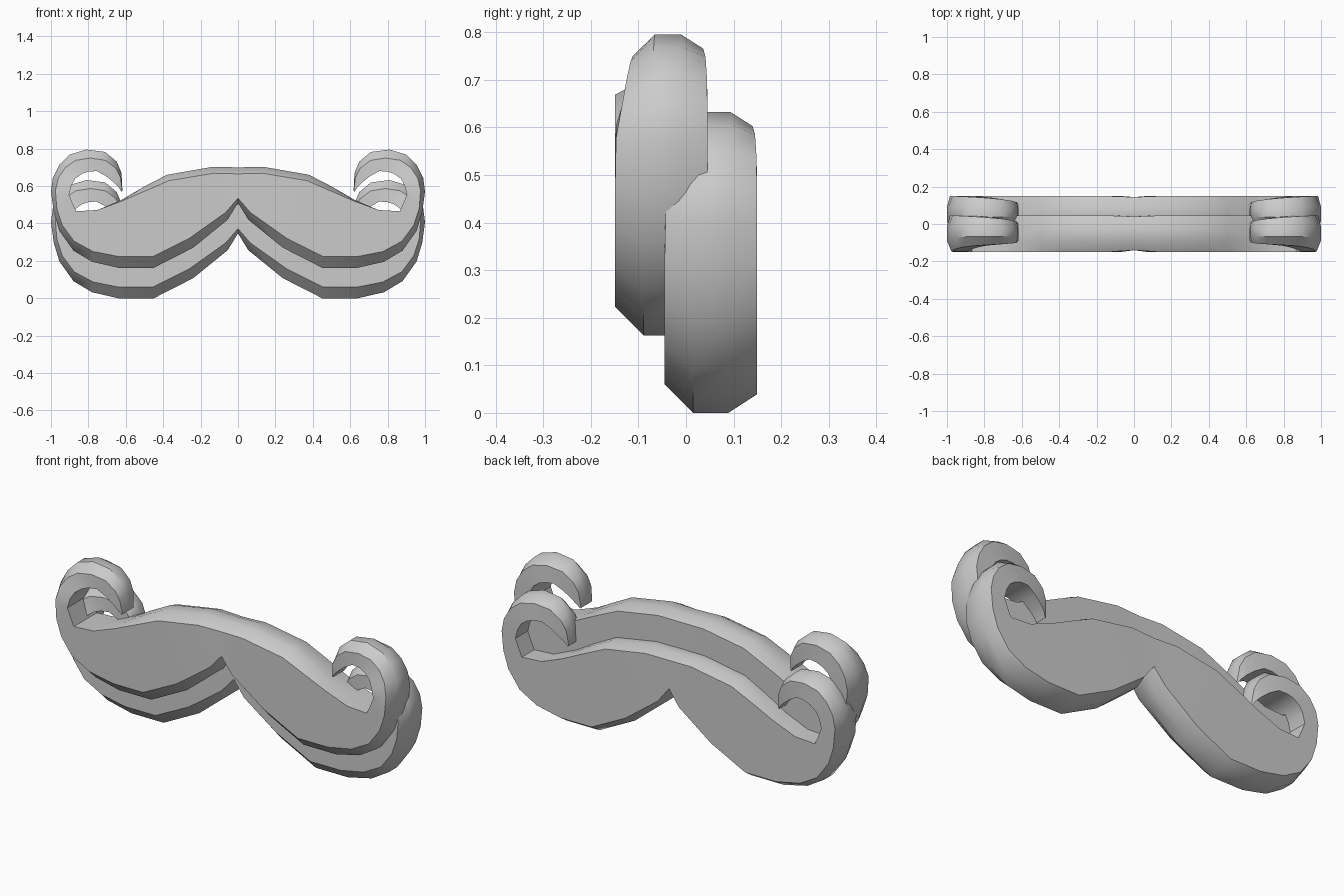
import bpy, bmesh
from mathutils import Vector

grey = bpy.data.materials.new("light_grey")
grey.diffuse_color = (0.6, 0.6, 0.6, 1)

# Sections from the centre to the curl tip:
# outer x, z, inner x, z, outer bevel, inner bevel, front y, back y
SECTIONS = [
    (0.00, .510, 0.00, .700, .025, .035, -.140, .040),
    (.055, .420, .140, .702, .040, .035, -.149, .045),
    (.240, .270, .380, .660, .055, .033, -.149, .045),
    (.450, .163, .500, .598, .060, .025, -.149, .045),
    (.640, .163, .620, .528, .060, .008, -.149, .045),
    (.780, .195, .750, .472, .055, .000, -.149, .045),
    (.880, .255, .865, .465, .050, .000, -.149, .045),
    (.955, .360, .885, .510, .035, .000, -.149, .045),
    (.985, .460, .903, .555, .025, .000, -.149, .045),
    (1.00, .570, .890, .605, .025, .000, -.147, .045),
    (.990, .645, .870, .640, .030, .000, -.135, .045),
    (.955, .713, .835, .665, .035, .000, -.125, .044),
    (.900, .768, .800, .677, .045, .000, -.117, .041),
    (.810, .795, .755, .680, .050, .000, -.112, .036),
    (.710, .782, .705, .652, .045, .000, -.108, .028),
    (.648, .730, .665, .620, .035, .000, -.104, .020),
    (.623, .670, .637, .592, .025, .000, -.100, .012),
    (.618, .575, .624, .570, .001, .000, -.090, .002),
]


def section_points(ox, oz, ix, iz, bo, bi, yf, yb):
    """Eight-point bevelled cross-section."""
    o, i = Vector((ox, 0, oz)), Vector((ix, 0, iz))
    d = (i - o).normalized()
    depth = yb - yf
    m1, m2 = yf + depth * .31, yb - depth * .31
    ring = [(o + d * bo, yf), (o, m1), (o, m2), (o + d * bo * .65, yb),
            (i - d * bi * .65, yb), (i, m2), (i, m1), (i - d * bi, yf)]
    return [(p.x, y, p.z) for p, y in ring]


def moustache(name, dy, dz):
    bm = bmesh.new()
    rings = [[bm.verts.new(p) for p in section_points(*s)] for s in SECTIONS]
    for a, b in zip(rings, rings[1:]):
        for k in range(8):
            n = (k + 1) % 8
            bm.faces.new((a[k], a[n], b[n], b[k]))
    bm.faces.new(rings[-1])  # tip
    # Mirror the half across the centre
    other = bmesh.ops.duplicate(bm, geom=bm.verts[:] + bm.edges[:] + bm.faces[:])["geom"]
    for v in other:
        if isinstance(v, bmesh.types.BMVert):
            v.co.x *= -1
    bmesh.ops.remove_doubles(bm, verts=bm.verts[:], dist=.0004)
    bmesh.ops.recalc_face_normals(bm, faces=bm.faces[:])
    me = bpy.data.meshes.new(name)
    bm.to_mesh(me)
    bm.free()
    me.materials.append(grey)
    ob = bpy.data.objects.new(name, me)
    ob.location = (0, dy, dz)
    bpy.context.collection.objects.link(ob)
    bpy.context.view_layer.objects.active = ob
    ob.select_set(True)
    bpy.ops.object.shade_smooth_by_angle(angle=.6)
    ob.select_set(False)


moustache("front_moustache", 0, 0)
moustache("back_moustache", .104, -.163)
